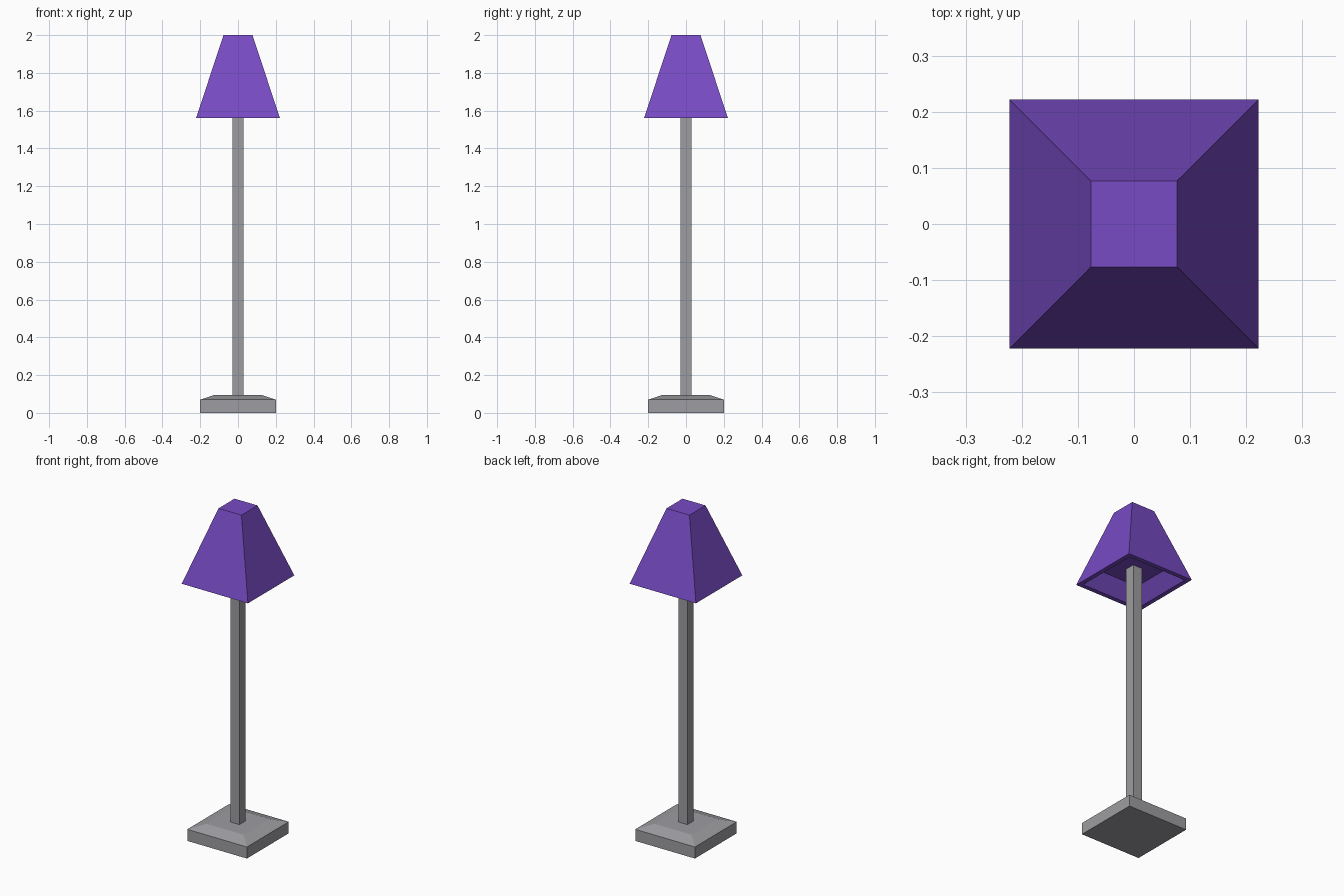
import bpy

if "Cube" in bpy.data.objects:
    bpy.data.objects.remove(bpy.data.objects["Cube"])


def material(name, rgb):
    m = bpy.data.materials.new(name)
    m.diffuse_color = (*rgb, 1.0)
    m.use_nodes = True
    m.node_tree.nodes["Principled BSDF"].inputs["Base Color"].default_value = m.diffuse_color
    return m


def square_loft(name, profile, mat):
    """Stack square rings given as (half_width, z), capping both ends."""
    verts, faces = [], []
    for h, z in profile:
        verts += [(-h, -h, z), (h, -h, z), (h, h, z), (-h, h, z)]
    for r in range(len(profile) - 1):
        a, b = r * 4, r * 4 + 4
        for i in range(4):
            j = (i + 1) % 4
            faces.append((a + i, a + j, b + j, b + i))
    n = len(verts)
    faces += [(3, 2, 1, 0), (n - 4, n - 3, n - 2, n - 1)]
    mesh = bpy.data.meshes.new(name)
    mesh.from_pydata(verts, [], faces)
    mesh.materials.append(mat)
    obj = bpy.data.objects.new(name, mesh)
    bpy.context.collection.objects.link(obj)
    return obj


grey = material("grey metal", (0.34, 0.34, 0.36))
purple = material("purple fabric", (0.185, 0.07, 0.55))

# Square foot with a shallow sloped top
square_loft("base", [(0.2, 0), (0.2, 0.07), (0.125, 0.095)], grey)

# Pole running up to the recess inside the shade
square_loft("pole", [(0.03, 0.095), (0.03, 1.645)], grey)

# Shade: recessed underside, rim, then tapered outside to the flat top
square_loft("shade", [(0.135, 1.645), (0.195, 1.56), (0.222, 1.56), (0.077, 2.0)], purple)
